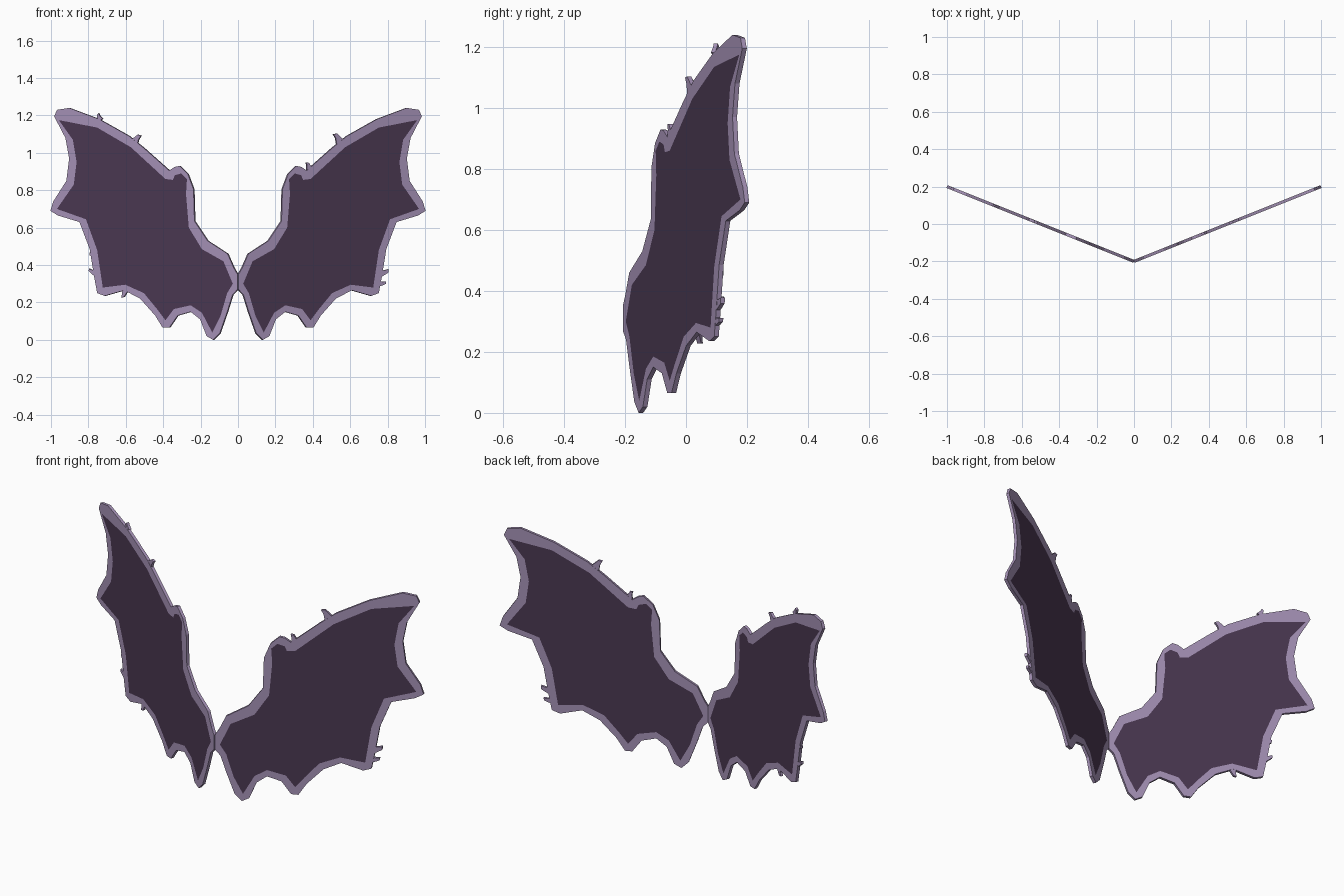
import bpy, bmesh, math
from mathutils import Vector

cube = bpy.data.objects.get("Cube")
if cube:
    bpy.data.objects.remove(cube, do_unlink=True)


def make_material(name, colour):
    mat = bpy.data.materials.new(name)
    mat.use_nodes = True
    mat.diffuse_color = (*colour, 1)
    mat.node_tree.nodes["Principled BSDF"].inputs["Base Color"].default_value = (*colour, 1)
    return mat


lilac = make_material("lilac rim", (0.37, 0.28, 0.46))
plum = make_material("dark plum membrane", (0.067, 0.039, 0.081))
grey = make_material("grey edge", (0.29, 0.255, 0.30))

THICKNESS = 0.016
SWEEP = math.atan(0.4)      # how far each wing is folded back
ROOT_Y = -0.2

# Wing silhouette: root, knuckle, top tip, trailing claws, back to root
OUTLINE = [
    (0, .35), (.02, .385), (.053, .46), (.16, .53), (.23, .635), (.235, .805),
    (.265, .885), (.31, .93), (.335, .925), (.365, .905), (.5, 1.025), (.58, 1.09),
    (.74, 1.18), (.9, 1.24), (.965, 1.23), (.98, 1.195), (.92, 1.08), (.9, .97),
    (.915, .85), (.985, .74), (1, .69), (.96, .665), (.845, .63), (.79, .485),
    (.765, .33), (.75, .25), (.71, .235), (.605, .265), (.52, .22), (.44, .13),
    (.4, .065), (.365, .065), (.32, .13), (.25, .15), (.2, .11), (.165, .02),
    (.13, 0), (.095, .035), (.055, .15), (.027, .24), (0, .27)]

# Inner edge of the raised-looking rim, where the membrane begins
MEMBRANE = [
    (.025, .3), (.075, .42), (.19, .485), (.26, .6), (.275, .78), (.27, .86),
    (.3, .89), (.335, .88), (.345, .855), (.385, .86), (.57, 1.03), (.75, 1.135),
    (.955, 1.175), (.88, 1.07), (.86, .95), (.875, .83), (.965, .7), (.81, .645),
    (.75, .48), (.72, .28), (.6, .295), (.5, .25), (.43, .165), (.385, .105),
    (.34, .165), (.25, .185), (.19, .145), (.135, .04), (.09, .13), (.055, .25)]


def spur(u, v, degrees, size=0.04):
    """Small hooked thorn pointing along an angle in the wing plane."""
    out = Vector((math.cos(math.radians(degrees)), math.sin(math.radians(degrees))))
    side = Vector((-out.y, out.x))
    base = Vector((u, v))
    steps = [(-.5, -.6), (-.5, .6), (.4, .35), (1, .4), (.9, -.05), (.3, -.3)]
    return [tuple(base + size * (a * out + b * side)) for a, b in steps]


SPURS = {
    1: [spur(.54, 1.07, 115), spur(.38, .92, 100, .03), spur(.765, .355, 10),
        spur(.76, .3, 0, .03)],
    -1: [spur(.55, 1.065, 120), spur(.74, 1.185, 60, .025), spur(.765, .45, 10, .03),
         spur(.77, .36, 20, .03), spur(.605, .255, -80, .03)],
}


def wing_plate(name, outlines, side, thickness, face_mat):
    """Fill closed outlines (inner ones become holes) and fold into place."""
    curve = bpy.data.curves.new(name, 'CURVE')
    curve.dimensions = '2D'
    curve.fill_mode = 'BOTH'
    curve.extrude = thickness / 2
    for points in outlines:
        spline = curve.splines.new('POLY')
        spline.points.add(len(points) - 1)
        for p, (u, v) in zip(spline.points, points):
            p.co = (u, v, 0, 1)
        spline.use_cyclic_u = True
    source = bpy.data.objects.new(name + "_source", curve)
    bpy.context.collection.objects.link(source)
    bpy.context.view_layer.update()
    graph = bpy.context.evaluated_depsgraph_get()
    mesh = bpy.data.meshes.new_from_object(source.evaluated_get(graph))
    bpy.data.objects.remove(source, do_unlink=True)
    bpy.data.curves.remove(curve)

    bm = bmesh.new()
    bm.from_mesh(mesh)
    bmesh.ops.remove_doubles(bm, verts=bm.verts, dist=0.0001)
    for vert in bm.verts:
        u, v, w = vert.co
        vert.co = (side * (u - w * math.sin(SWEEP)),
                   ROOT_Y + u * math.tan(SWEEP) + w * math.cos(SWEEP), v)
    bmesh.ops.recalc_face_normals(bm, faces=bm.faces)
    # Broad faces take the part colour, thin side walls the edge colour
    broad = Vector((-side * math.sin(SWEEP), math.cos(SWEEP), 0))
    for face in bm.faces:
        face.smooth = False
        face.material_index = 0 if abs(face.normal.dot(broad)) > 0.7 else 1
    bm.to_mesh(mesh)
    bm.free()
    mesh.materials.clear()
    mesh.materials.append(face_mat)
    mesh.materials.append(grey)
    mesh.name = name
    bpy.context.collection.objects.link(bpy.data.objects.new(name, mesh))


for side, label in ((1, "left"), (-1, "right")):
    wing_plate(label + "_wing_rim", [OUTLINE, MEMBRANE], side, THICKNESS, lilac)
    wing_plate(label + "_wing_membrane", [MEMBRANE], side, THICKNESS, plum)
    wing_plate(label + "_wing_spurs", SPURS[side], side, THICKNESS * 0.9, lilac)
